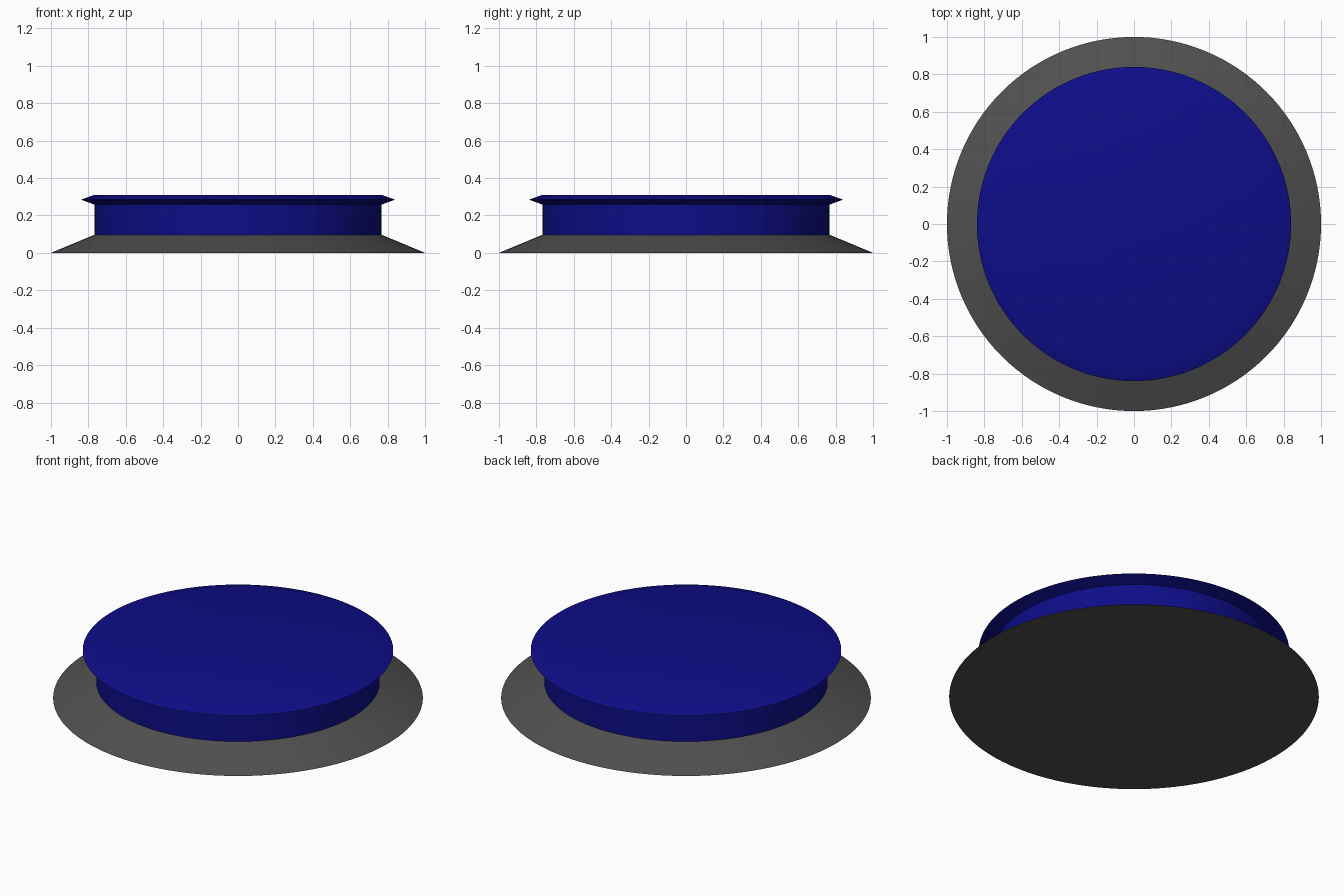
import bpy, bmesh
from math import radians, tau

if "Cube" in bpy.data.objects:
    bpy.data.objects.remove(bpy.data.objects["Cube"])


def material(name, rgb):
    mat = bpy.data.materials.new(name)
    mat.diffuse_color = (*rgb, 1)
    mat.use_nodes = True
    mat.node_tree.nodes["Principled BSDF"].inputs["Base Color"].default_value = mat.diffuse_color
    return mat


def turned(name, profile, mat, segments=128):
    """Revolve (radius, z) points around z and cap both ends."""
    bm = bmesh.new()
    verts = [bm.verts.new((r, 0, z)) for r, z in profile]
    edges = [bm.edges.new(pair) for pair in zip(verts, verts[1:])]
    bmesh.ops.spin(bm, geom=verts + edges, cent=(0, 0, 0), axis=(0, 0, 1),
                   angle=tau, steps=segments, use_merge=True)
    bmesh.ops.remove_doubles(bm, verts=bm.verts, dist=1e-5)
    bmesh.ops.holes_fill(bm, edges=[e for e in bm.edges if e.is_boundary], sides=0)
    bmesh.ops.recalc_face_normals(bm, faces=bm.faces)
    mesh = bpy.data.meshes.new(name)
    bm.to_mesh(mesh)
    bm.free()
    obj = bpy.data.objects.new(name, mesh)
    bpy.context.collection.objects.link(obj)
    mesh.materials.append(mat)
    bpy.ops.object.select_all(action='DESELECT')
    obj.select_set(True)
    bpy.context.view_layer.objects.active = obj
    bpy.ops.object.shade_smooth_by_angle(angle=radians(20))
    return obj


grey = material("dark_grey", (0.08, 0.08, 0.08))
blue = material("dark_blue", (0.004, 0.004, 0.25))

# Sloped foot
turned("base", [(1.0, 0.0), (0.767, 0.097)], grey)

# Cushion drum with a pointed rim around its top
turned("cushion", [(0.767, 0.097), (0.767, 0.258), (0.84, 0.285), (0.767, 0.31)], blue)
